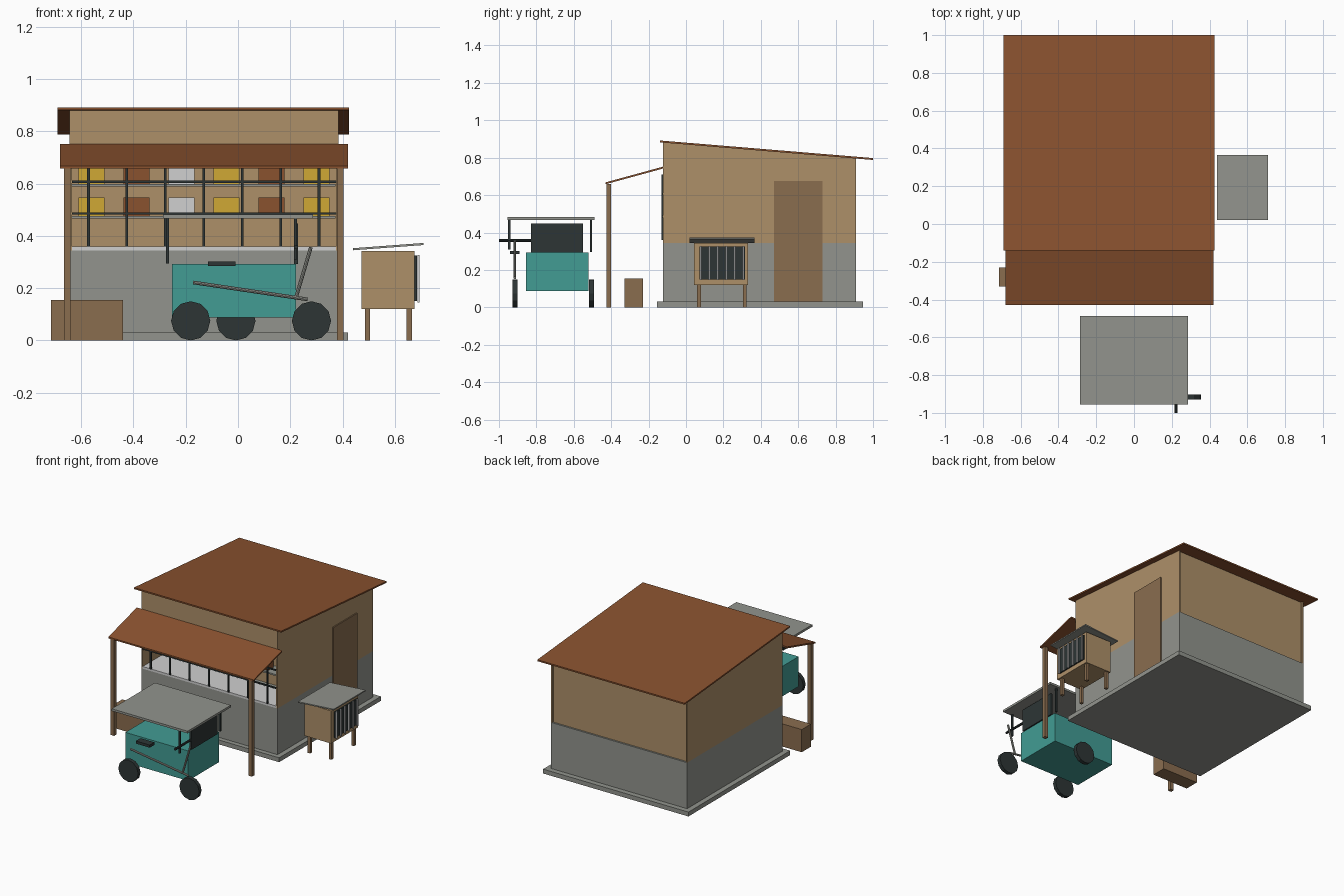
import bpy, bmesh
from mathutils import Vector

cube = bpy.data.objects.get("Cube")
if cube:
    bpy.data.objects.remove(cube)


def material(name, hex_code):
    chans = [int(hex_code[i:i + 2], 16) / 255 for i in (0, 2, 4)]
    col = [c / 12.92 if c < 0.04 else ((c + 0.055) / 1.055) ** 2.4 for c in chans] + [1]
    m = bpy.data.materials.new(name)
    m.use_nodes = True
    m.diffuse_color = col
    m.node_tree.nodes["Principled BSDF"].inputs["Base Color"].default_value = col
    return m


TAN = material("tan plaster", "ae9069")
GRAY = material("concrete gray", "92948d")
RUST = material("rust roof", "8a522f")
WOOD = material("brown wood", "8a6d4f")
TEAL = material("teal paint", "429c94")
DARK = material("charcoal", "2d3535")
WHITE = material("off white", "d0d0d0")
YELLOW = material("mustard yellow", "d0a835")


def finish(name, bm, mat):
    bmesh.ops.recalc_face_normals(bm, faces=bm.faces)
    me = bpy.data.meshes.new(name)
    bm.to_mesh(me)
    bm.free()
    me.materials.append(mat)
    ob = bpy.data.objects.new(name, me)
    bpy.context.collection.objects.link(ob)
    return ob


def box(name, mat, x, y, z):
    """Box from (min, max) ranges on each axis."""
    bm = bmesh.new()
    bmesh.ops.create_cube(bm, size=1)
    for v in bm.verts:
        v.co = [r[0] if c < 0 else r[1] for c, r in zip(v.co, (x, y, z))]
    return finish(name, bm, mat)


def extrude(name, mat, profile, span, axis):
    """Extrude a closed profile along x (points are y, z) or y (points are x, z)."""
    bm = bmesh.new()
    place = (lambda a, b: (span[0], a, b)) if axis == "x" else (lambda a, b: (a, span[0], b))
    face = bm.faces.new([bm.verts.new(place(a, b)) for a, b in profile])
    geo = bmesh.ops.extrude_face_region(bm, geom=[face])["geom"]
    d = span[1] - span[0]
    move = (d, 0, 0) if axis == "x" else (0, d, 0)
    bmesh.ops.translate(bm, vec=move, verts=[g for g in geo if isinstance(g, bmesh.types.BMVert)])
    return finish(name, bm, mat)


def slab(name, mat, start, end, thick, span, axis):
    """Thin sloping sheet whose top runs from start to end."""
    (a, za), (b, zb) = start, end
    return extrude(name, mat, [(a, za), (b, zb), (b, zb - thick), (a, za - thick)], span, axis)


def rod(name, mat, p, q, radius, sides=8):
    p, q = Vector(p), Vector(q)
    bm = bmesh.new()
    bmesh.ops.create_cone(bm, cap_ends=True, segments=sides, radius1=radius,
                          radius2=radius, depth=(q - p).length)
    turn = (q - p).to_track_quat("Z", "Y").to_matrix()
    for v in bm.verts:
        v.co = turn @ v.co + (p + q) / 2
    return finish(name, bm, mat)


# House shell
L, R, F, B = -0.645, 0.385, -0.123, 0.909
SILL = 0.345
box("plinth", GRAY, (-0.68, 0.42), (-0.155, 0.945), (0, 0.03))
box("lower_walls", GRAY, (L, R), (F, B), (0.03, SILL))
side = [(F, SILL), (B, SILL), (B, 0.796), (F, 0.882)]
extrude("right_wall", TAN, side, (L, L + 0.01), "x")
extrude("left_wall", TAN, side, (R - 0.01, R), "x")
box("back_wall", TAN, (L + 0.01, R - 0.01), (B - 0.025, B - 0.012), (SILL, 0.796))
box("front_lintel", TAN, (L + 0.01, R - 0.01), (F, F + 0.012), (0.71, 0.88))
box("inner_partition", TAN, (L + 0.01, R - 0.01), (0.15, 0.16), (SILL, 0.85))
slab("main_roof", RUST, (-0.14, 0.892), (1.0, 0.798), 0.01, (-0.69, 0.425), "x")
box("side_door", WOOD, (R, R + 0.008), (0.47, 0.73), (0.03, 0.675))

# Porch awning, posts and bench
slab("awning", RUST, (-0.43, 0.668), (-0.123, 0.752), 0.01, (-0.68, 0.42), "x")
for name, x in (("right_post", -0.653), ("left_post", 0.391)):
    box(name, WOOD, (x - 0.013, x + 0.013), (-0.426, -0.4), (0, 0.66))
box("bench", WOOD, (-0.715, -0.44), (-0.33, -0.23), (0, 0.155))

# Shop window with counter, shelves, goods and bars
box("counter", WHITE, (L + 0.01, R - 0.008), (F, 0.08), (SILL, 0.36))
goods = [YELLOW, RUST, WHITE, YELLOW, RUST, YELLOW]
for row, z in enumerate((0.466, 0.588)):
    box(f"shelf_{row}", GRAY, (L + 0.01, R - 0.012), (0.05, 0.15), (z, z + 0.01))
    for i, mat in enumerate(goods):
        x = -0.61 + i * 0.172
        box(f"goods_{row}_{i}", mat, (x, x + 0.1), (0.07, 0.13), (z + 0.01, z + 0.08))
    box(f"window_rail_{row}", DARK, (L + 0.01, R - 0.008), (-0.132, -0.123),
        (z + 0.015, z + 0.024))
for i in range(7):
    x = -0.572 + i * 0.147
    box(f"window_bar_{i}", DARK, (x - 0.005, x + 0.005), (-0.13, -0.122), (0.36, 0.71))

# Raised hutch beside the house
box("hutch_body", TAN, (0.473, 0.675), (0.043, 0.332), (0.12, 0.343))
slab("hutch_roof", GRAY, (0.44, 0.353), (0.71, 0.373), 0.008, (0.02, 0.365), "y")
box("hutch_opening", DARK, (0.675, 0.684), (0.072, 0.315), (0.15, 0.325))
for i in range(6):
    y = 0.08 + i * 0.045
    box(f"hutch_bar_{i}", WHITE, (0.686, 0.695), (y - 0.004, y + 0.004), (0.145, 0.327))
for i, x in enumerate((0.495, 0.655)):
    for j, y in enumerate((0.07, 0.314)):
        box(f"hutch_leg_{i}_{j}", WOOD, (x - 0.01, x + 0.01), (y - 0.01, y + 0.01), (0, 0.12))

# Cargo cart with canopy
box("cart_body", TEAL, (-0.253, 0.221), (-0.856, -0.52), (0.087, 0.292))
box("cart_panel", DARK, (0.215, 0.23), (-0.83, -0.55), (0.292, 0.447))
box("cart_canopy", GRAY, (-0.287, 0.287), (-0.955, -0.488), (0.467, 0.482))
for i, (x, y) in enumerate(((-0.27, -0.508), (0.22, -0.508), (0.22, -0.945))):
    z = 0.31 if y < -0.9 else 0.295
    box(f"canopy_pole_{i}", DARK, (x - 0.006, x + 0.006), (y - 0.006, y + 0.006), (z, 0.467))

# Cycle side of the cart
RIDE = -0.915
for name, x, y in (("rear_wheel", -0.181, RIDE), ("front_wheel", 0.281, RIDE),
                   ("side_wheel", -0.008, -0.505)):
    rod(name, DARK, (x, y - 0.013, 0.075), (x, y + 0.013, 0.075), 0.075, 12)
rod("frame_tube", GRAY, (-0.172, RIDE, 0.222), (0.267, RIDE, 0.157), 0.007)
rod("steering_tube", GRAY, (0.222, RIDE, 0.165), (0.279, RIDE, 0.357), 0.007)
rod("handlebar", DARK, (0.222, -1.0, 0.357), (0.222, -0.83, 0.357), 0.008)
box("saddle", DARK, (-0.115, -0.01), (-0.94, -0.89), (0.284, 0.302))
